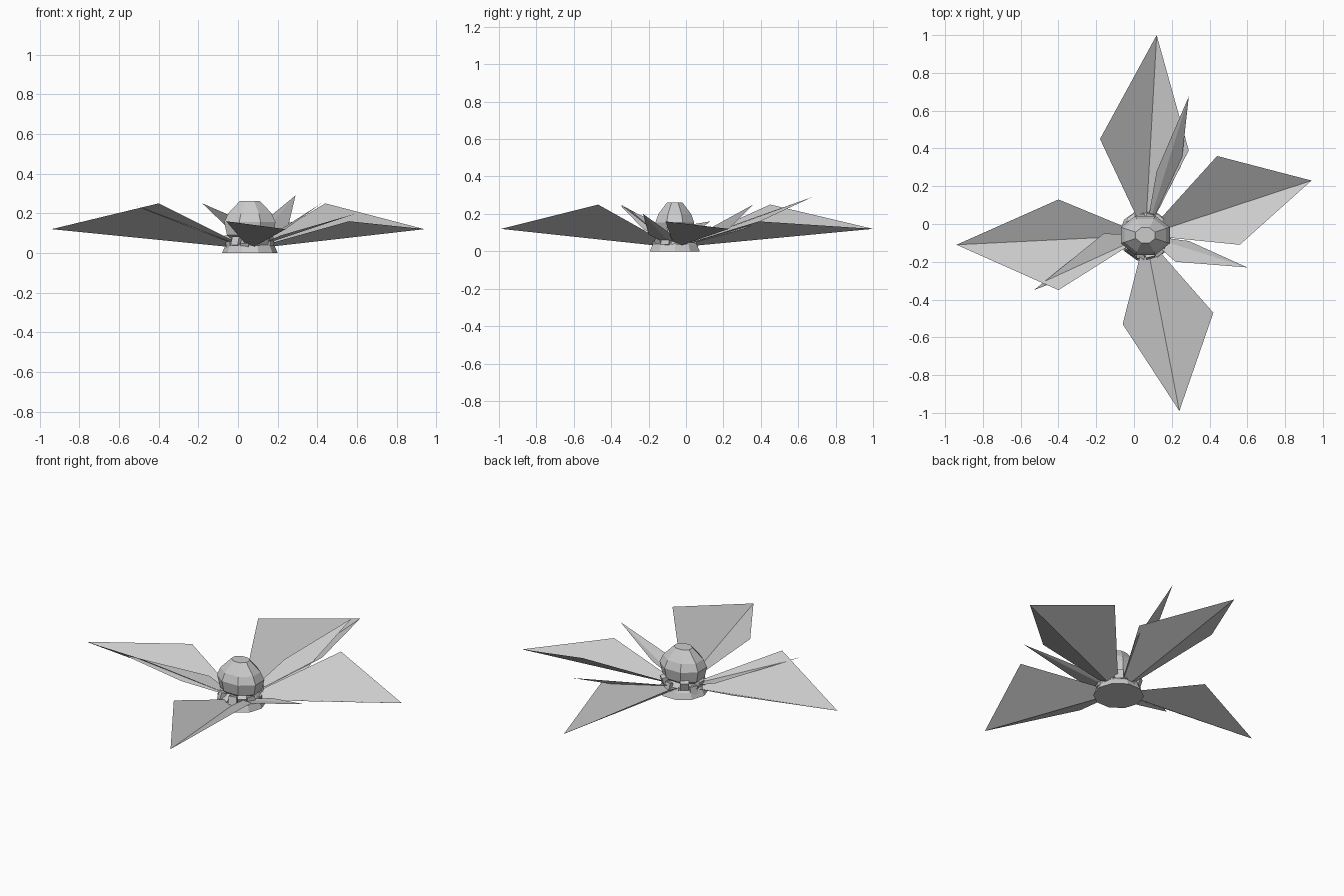
import bpy, bmesh, math, random
from mathutils import Vector, Matrix

if "Cube" in bpy.data.objects:
    bpy.data.objects.remove(bpy.data.objects["Cube"])

random.seed(4)
CENTRE = Vector((0.06, -0.06, 0.0))
ROOT = (0.06, -0.06, 0.02)


def finish(bm, name):
    mesh = bpy.data.meshes.new(name)
    bm.to_mesh(mesh)
    bm.free()
    obj = bpy.data.objects.new(name, mesh)
    bpy.context.collection.objects.link(obj)
    return obj


def leaf(name, left, tip, right):
    # Two flat triangles sharing a centre crease
    bm = bmesh.new()
    r, a, t, b = [bm.verts.new(p) for p in (ROOT, left, tip, right)]
    bm.faces.new((r, t, a))
    bm.faces.new((r, b, t))
    return finish(bm, name)


def lathe(name, profile, sides, stretch=(1, 1), turn=0.0):
    # Faceted solid of revolution, closed top and bottom
    bm = bmesh.new()
    rings = []
    for radius, z in profile:
        ring = []
        for i in range(sides):
            a = turn + 2 * math.pi * i / sides
            ring.append(bm.verts.new(CENTRE + Vector((
                radius * stretch[0] * math.cos(a),
                radius * stretch[1] * math.sin(a), z))))
        rings.append(ring)
    for lo, hi in zip(rings, rings[1:]):
        for i in range(sides):
            j = (i + 1) % sides
            bm.faces.new((lo[i], lo[j], hi[j], hi[i]))
    bm.faces.new(rings[0][::-1])
    bm.faces.new(rings[-1])
    return finish(bm, name)


# Four large spreading leaves, each with one raised side
leaf("large_leaf_back", (-0.18, 0.45, 0.25), (0.12, 1.0, 0.12), (0.29, 0.39, 0.16))
leaf("large_leaf_right", (0.44, 0.36, 0.25), (0.94, 0.23, 0.12), (0.56, -0.11, 0.16))
leaf("large_leaf_front", (0.42, -0.47, 0.25), (0.24, -0.99, 0.12), (-0.06, -0.53, 0.16))
leaf("large_leaf_left", (-0.40, -0.35, 0.25), (-0.94, -0.11, 0.12), (-0.40, 0.13, 0.16))

# Three narrow young leaves
leaf("small_leaf_back", (0.12, 0.28, 0.15), (0.29, 0.675, 0.29), (0.25, 0.31, 0.12))
leaf("small_leaf_left", (-0.22, -0.23, 0.12), (-0.53, -0.35, 0.245), (-0.16, -0.05, 0.10))
leaf("small_leaf_right", (0.29, -0.09, 0.10), (0.60, -0.23, 0.20), (0.22, -0.20, 0.09))

# Faceted bulb in the middle
lathe("bulb", [(0.07, 0.05), (0.125, 0.09), (0.14, 0.155), (0.118, 0.2), (0.055, 0.262)],
      8, (1.0, 0.8), math.pi / 8)

# Flared foot under the bulb
lathe("foot", [(0.14, 0.0), (0.125, 0.035), (0.085, 0.08)], 10)

# Rough flakes around the foot
bm = bmesh.new()
for i in range(14):
    a = 2 * math.pi * i / 14
    size = random.uniform(0.035, 0.05)
    place = CENTRE + Vector((0.108 * math.cos(a), 0.108 * math.sin(a), random.uniform(0.03, 0.085)))
    m = (Matrix.Translation(place) @ Matrix.Rotation(a, 4, 'Z')
         @ Matrix.Rotation(random.uniform(-0.5, 0.5), 4, 'Y')
         @ Matrix.Diagonal((size * 0.6, size, size, 1)))
    bmesh.ops.create_cube(bm, size=1.0, matrix=m)
for v in bm.verts:
    v.co.z = max(v.co.z, 0.0)
finish(bm, "foot_flakes")
